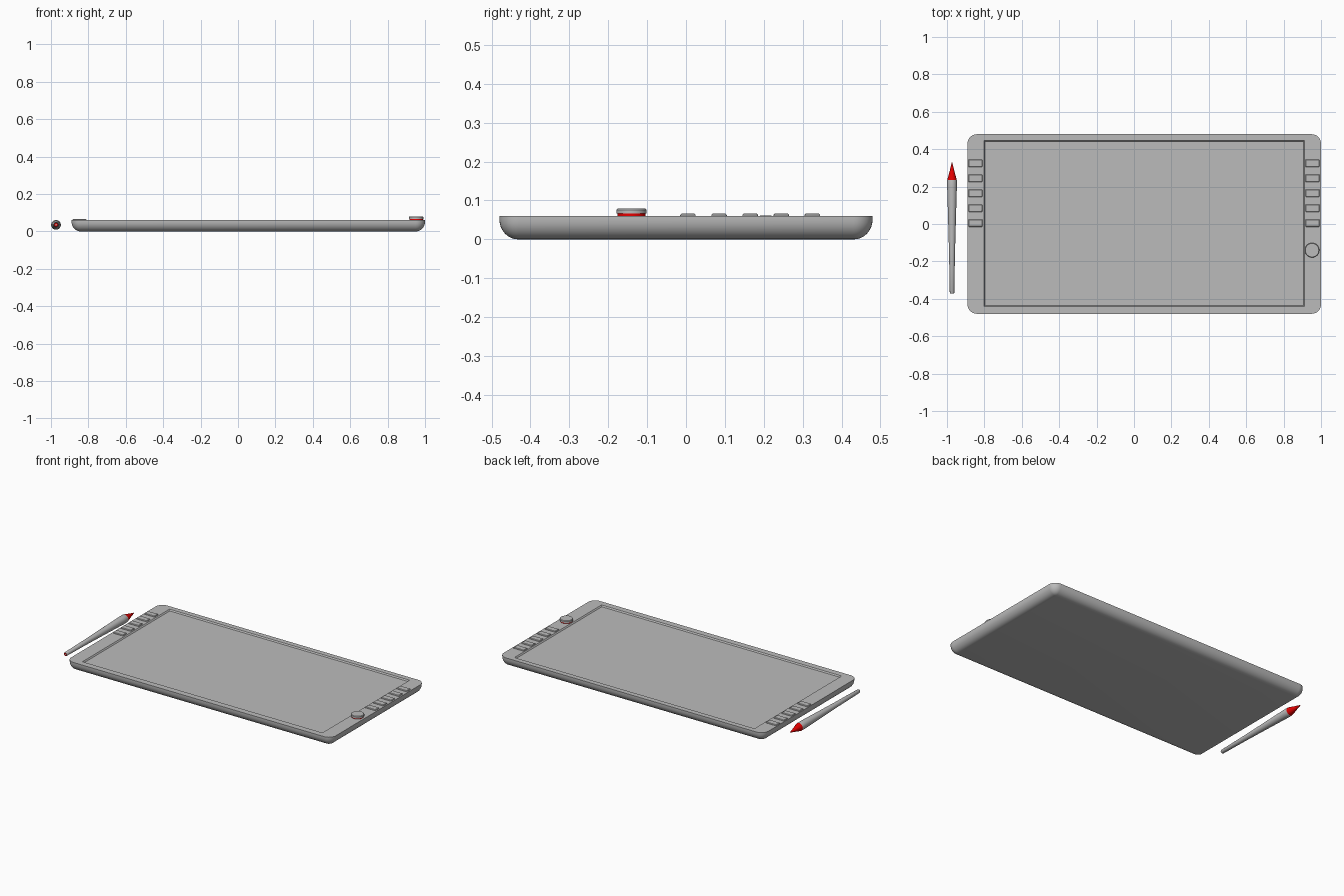
import bpy, bmesh, math
from mathutils import Matrix

cube = bpy.data.objects.get("Cube")
if cube:
    bpy.data.objects.remove(cube)


def material(name, rgb):
    m = bpy.data.materials.new(name)
    m.use_nodes = True
    m.diffuse_color = (*rgb, 1)
    m.node_tree.nodes["Principled BSDF"].inputs["Base Color"].default_value = (*rgb, 1)
    return m


GREY = material("grey plastic", (0.5, 0.5, 0.5))
RED = material("red accent", (0.8, 0.0, 0.0))


def finish(bm, name, mats, angle=35):
    bmesh.ops.recalc_face_normals(bm, faces=bm.faces)
    mesh = bpy.data.meshes.new(name)
    bm.to_mesh(mesh)
    bm.free()
    ob = bpy.data.objects.new(name, mesh)
    bpy.context.collection.objects.link(ob)
    for m in mats:
        mesh.materials.append(m)
    bpy.ops.object.select_all(action='DESELECT')
    ob.select_set(True)
    bpy.context.view_layer.objects.active = ob
    bpy.ops.object.shade_smooth_by_angle(angle=math.radians(angle))
    return ob


def rounded_loop(bm, cx, cy, hx, hy, r, z, steps=8):
    """Ring of vertices around a rounded rectangle."""
    ring = []
    for q, (sx, sy) in enumerate([(1, 1), (-1, 1), (-1, -1), (1, -1)]):
        for i in range(steps + 1):
            a = math.pi / 2 * (q + i / steps)
            ring.append(bm.verts.new((cx + sx * (hx - r) + r * math.cos(a),
                                      cy + sy * (hy - r) + r * math.sin(a), z)))
    return ring


def bridge(bm, a, b, mat=0):
    n = len(a)
    for i in range(n):
        f = bm.faces.new((a[i], a[(i + 1) % n], b[(i + 1) % n], b[i]))
        f.material_index = mat


# Tablet body: curved underside, flat rim and sunken screen
bm = bmesh.new()
CX, HX, HY, R = 0.055, 0.945, 0.48, 0.05
rings = []
for i in range(9):
    a = math.pi / 2 * i / 8
    inset = 0.048 * (1 - math.sin(a))
    rings.append(rounded_loop(bm, CX, 0, HX - inset, HY - inset, R - inset,
                              0.052 * (1 - math.cos(a))))
rings.append(rounded_loop(bm, CX, 0, HX, HY, R, 0.06))
rings.append(rounded_loop(bm, CX, 0.003, 0.857, 0.444, 0.001, 0.06))
rings.append(rounded_loop(bm, CX, 0.003, 0.851, 0.438, 0.001, 0.052))
for a, b in zip(rings, rings[1:]):
    bridge(bm, a, b)
bm.faces.new(rings[0])
bm.faces.new(rings[-1])
finish(bm, "tablet_body", [GREY])

# Five shortcut keys on each side of the screen
for side, x in (("left", 0.954), ("right", -0.848)):
    for k in range(5):
        bm = bmesh.new()
        y = 0.005 + 0.08 * k
        rings = [rounded_loop(bm, x, y, 0.037 - d, 0.02 - d, 0.003, z, 2)
                 for d, z in ((0, 0.058), (0, 0.063), (0.003, 0.066))]
        for a, b in zip(rings, rings[1:]):
            bridge(bm, a, b)
        bm.faces.new(rings[0])
        bm.faces.new(rings[-1])
        finish(bm, f"{side}_key_{k + 1}", [GREY], 25)


def lathe(name, profile, matrix, mats, segs=32):
    """Turn (radius, height, material of the band above) into a solid."""
    bm = bmesh.new()
    rings = [[bm.verts.new((r * math.cos(2 * math.pi * i / segs),
                            r * math.sin(2 * math.pi * i / segs), h))
              for i in range(segs)] for r, h, _ in profile]
    for a, b, p in zip(rings, rings[1:], profile):
        bridge(bm, a, b, p[2])
    bm.faces.new(rings[0])
    bm.faces.new(rings[-1])
    bm.transform(matrix)
    return finish(bm, name, mats)


# Dial with a red neck under its cap
lathe("dial", [(0.036, 0.058, 1), (0.036, 0.066, 0), (0.039, 0.066, 0),
               (0.039, 0.076, 0), (0.036, 0.079, 0)],
      Matrix.Translation((0.952, -0.14, 0)), [GREY, RED])

# Pen lying along y with red nib and red end cap
lay = Matrix.Translation((-0.973, 0, 0.035)) @ Matrix.Rotation(-math.pi / 2, 4, 'X')
lathe("pen", [(0.004, -0.372, 1), (0.010, -0.372, 0), (0.012, -0.368, 0),
              (0.016, -0.15, 0), (0.021, 0.03, 0), (0.026, 0.2, 0),
              (0.0255, 0.235, 1), (0.012, 0.285, 1), (0.001, 0.33, 1)],
      lay, [GREY, RED])
